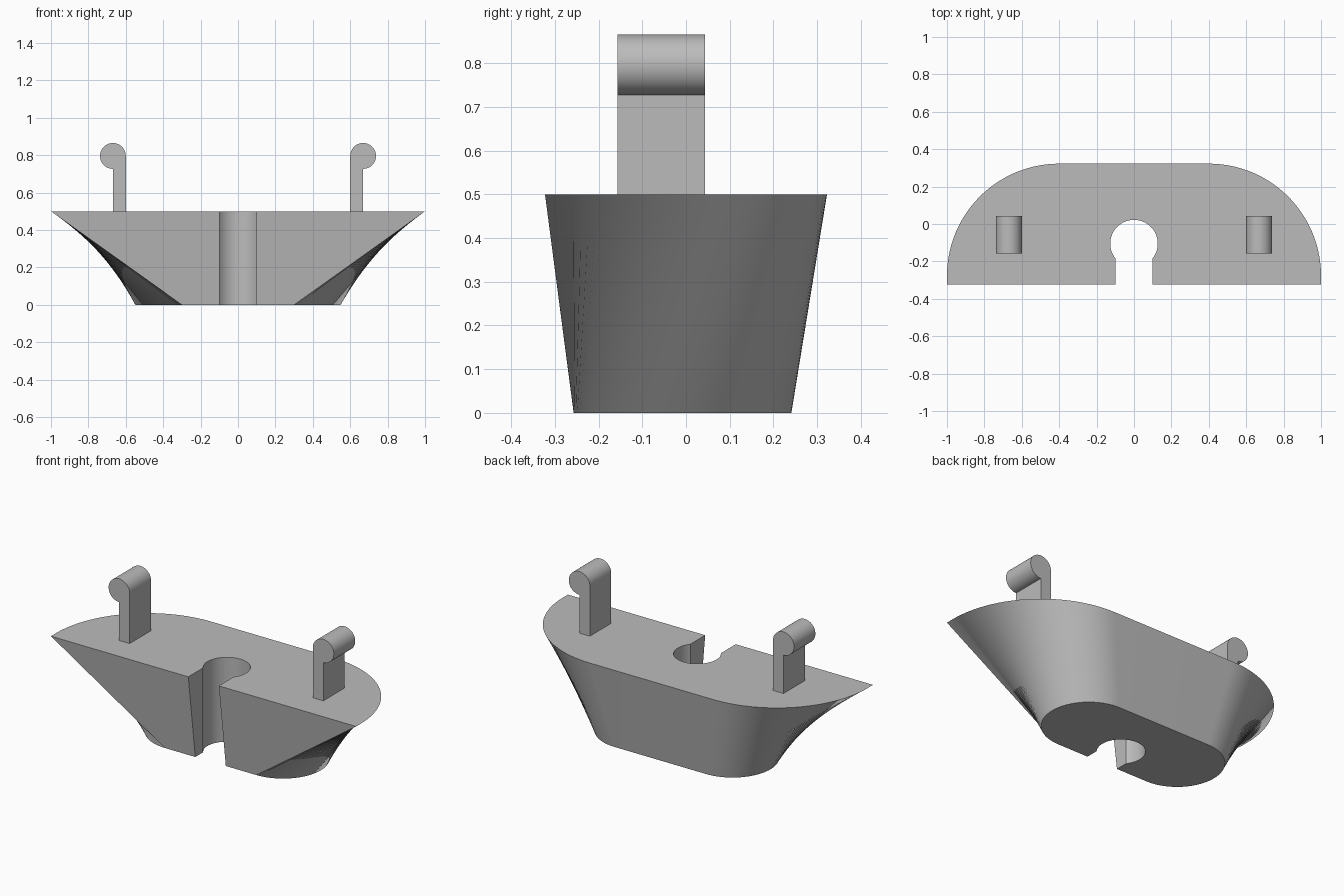
import bpy, bmesh
from math import cos, sin, pi, radians, asin, sqrt

cube = bpy.data.objects.get("Cube")
if cube:
    bpy.data.objects.remove(cube)

grey = bpy.data.materials.new("plain grey")
grey.use_nodes = True
color = (0.5, 0.5, 0.5, 1)
grey.diffuse_color = color
grey.node_tree.nodes["Principled BSDF"].inputs["Base Color"].default_value = color


def loft(name, ring_a, ring_b):
    """Closed solid ruled between two matching rings of 3D points."""
    bm = bmesh.new()
    a = [bm.verts.new(p) for p in ring_a]
    b = [bm.verts.new(p) for p in ring_b]
    bm.faces.new(a)
    bm.faces.new(b)
    for i in range(len(a)):
        j = (i + 1) % len(a)
        bm.faces.new((a[i], a[j], b[j], b[i]))
    bmesh.ops.recalc_face_normals(bm, faces=bm.faces)
    mesh = bpy.data.meshes.new(name)
    bm.to_mesh(mesh)
    bm.free()
    mesh.materials.append(grey)
    obj = bpy.data.objects.new(name, mesh)
    bpy.context.collection.objects.link(obj)
    bpy.ops.object.select_all(action='DESELECT')
    obj.select_set(True)
    bpy.context.view_layer.objects.active = obj
    bpy.ops.object.shade_smooth_by_angle(angle=radians(30))
    return obj


# Hull: half-round deck on top, stadium-shaped foot below, keyhole slot in front
DECK_Z = 0.5
FRONT, BACK = -0.3225, 0.3225
DECK_X, DECK_R = 0.4, 0.6
FOOT_X, FOOT_Y, FOOT_R = 0.3, -0.008, 0.249
SLOT, HOLE_R, HOLE_Y = 0.1, 0.127, -0.105
N = 48

# Pairs of (deck point, foot point) along the right half, front to back
half = [((SLOT, FRONT), (SLOT, FOOT_Y - FOOT_R))]
half.append(((DECK_X + DECK_R, FRONT), (FOOT_X, FOOT_Y - FOOT_R)))
for i in range(1, N + 1):
    t = i / N
    u, v = t * pi / 2, t * pi - pi / 2
    half.append(((DECK_X + DECK_R * cos(u), BACK - DECK_R + DECK_R * sin(u)),
                 (FOOT_X + FOOT_R * cos(v), FOOT_Y + FOOT_R * sin(v))))


def flip(pairs):
    return [((-p[0], p[1]), (-q[0], q[1])) for p, q in reversed(pairs)]


# Vertical keyhole wall, from the left slot lip round the hole to the right one
start = -asin(sqrt(HOLE_R ** 2 - SLOT ** 2) / HOLE_R)
sweep = pi - 2 * start
hole = []
for i in range(N + 1):
    ang = pi - start - sweep * i / N
    p = (HOLE_R * cos(ang), HOLE_Y + HOLE_R * sin(ang))
    hole.append((p, p))

outline = half + flip(half) + hole
loft("hull",
     [(p[0], p[1], DECK_Z) for p, q in outline],
     [(q[0], q[1], 0) for p, q in outline])

# Hooks: flat post running into a rounded bead that overhangs outward
HOOK_X, HOOK_Z, BEAD_R = 0.669, 0.796, 0.069
for side, name in ((1, "left_hook"), (-1, "right_hook")):
    profile = [(HOOK_X, DECK_Z - 0.02), (HOOK_X - BEAD_R, DECK_Z - 0.02)]
    for i in range(N + 1):
        ang = pi - 1.5 * pi * i / N
        profile.append((HOOK_X + BEAD_R * cos(ang), HOOK_Z + BEAD_R * sin(ang)))
    loft(name,
         [(side * x, -0.157, z) for x, z in profile],
         [(side * x, 0.043, z) for x, z in profile])
